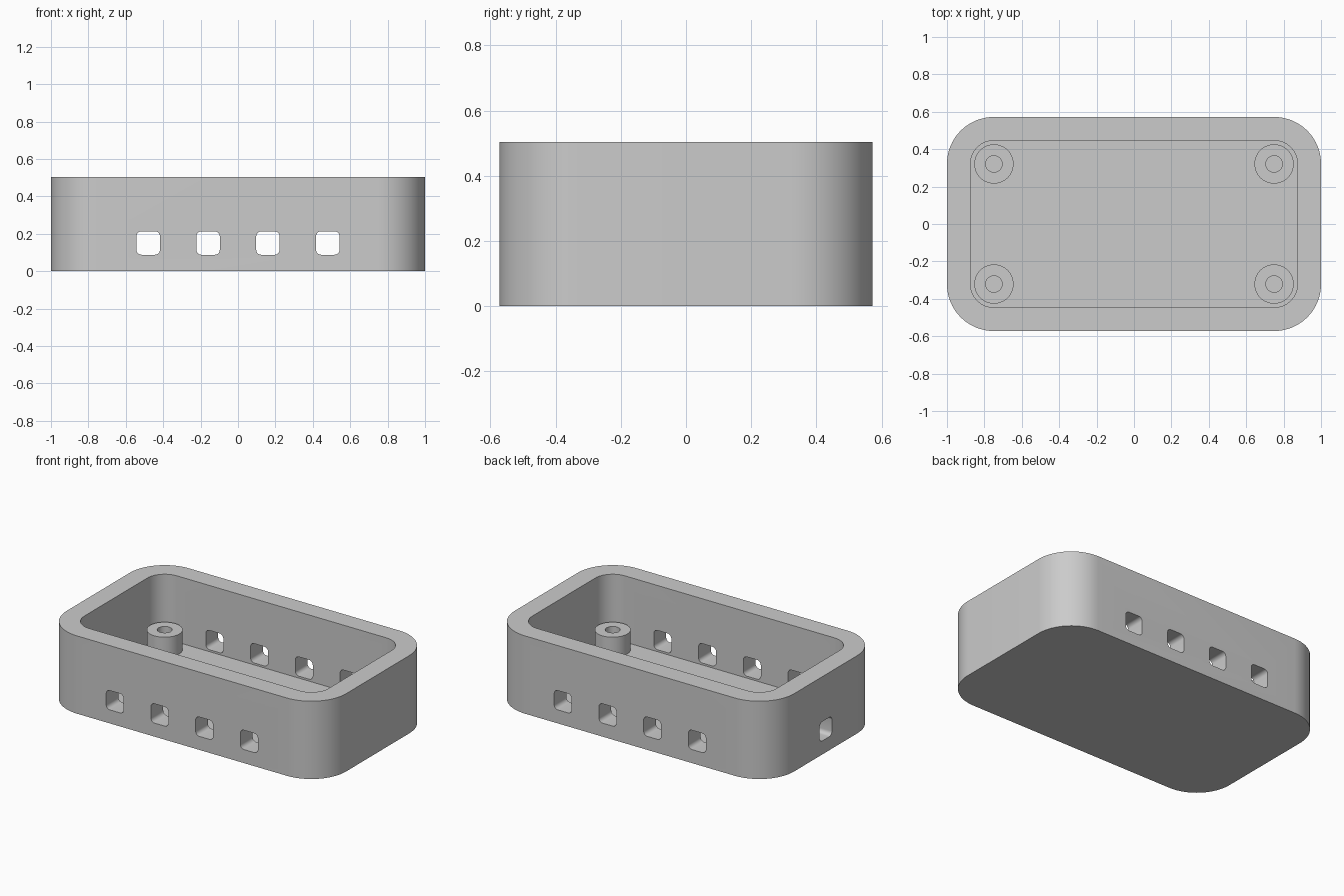
import bpy
import bmesh
from math import cos, sin, pi
from mathutils import Matrix, Vector

if "Cube" in bpy.data.objects:
    bpy.data.objects.remove(bpy.data.objects["Cube"], do_unlink=True)

HEIGHT, FLOOR, WALL = 0.503, 0.075, 0.126
HALF_X, HALF_Y, CORNER = 1.0, 0.572, 0.25
BOSS_X, BOSS_Y, BOSS_TOP = 0.749, 0.321, 0.203
VENT_Z, VENT_HALF, VENT_CORNER = 0.15, 0.0625, 0.026

grey = bpy.data.materials.new("plain grey")
grey.use_nodes = True
grey.diffuse_color = (0.6, 0.6, 0.6, 1)
grey.node_tree.nodes["Principled BSDF"].inputs["Base Color"].default_value = grey.diffuse_color


def rounded_prism(name, hx, hy, radius, bottom, top, steps=16, matrix=Matrix()):
    """Extrude a rounded rectangle from bottom to top, then place it."""
    bm = bmesh.new()
    ring = []
    for quarter, (sx, sy) in enumerate([(1, 1), (-1, 1), (-1, -1), (1, -1)]):
        for i in range(steps + 1):
            a = (quarter + i / steps) * pi / 2
            ring.append(bm.verts.new((sx * (hx - radius) + radius * cos(a),
                                      sy * (hy - radius) + radius * sin(a), bottom)))
    bmesh.ops.remove_doubles(bm, verts=ring, dist=0.00001)
    face = bm.faces.new([v for v in ring if v.is_valid])
    up = bmesh.ops.extrude_face_region(bm, geom=[face])
    bmesh.ops.translate(bm, vec=Vector((0, 0, top - bottom)),
                        verts=[g for g in up["geom"] if isinstance(g, bmesh.types.BMVert)])
    bm.transform(matrix)
    bmesh.ops.recalc_face_normals(bm, faces=bm.faces)
    mesh = bpy.data.meshes.new(name)
    bm.to_mesh(mesh)
    bm.free()
    mesh.materials.append(grey)
    obj = bpy.data.objects.new(name, mesh)
    bpy.context.collection.objects.link(obj)
    return obj


def activate(obj):
    bpy.ops.object.select_all(action='DESELECT')
    obj.select_set(True)
    bpy.context.view_layer.objects.active = obj


def cut(obj, cutter):
    """Subtract the cutter and remove it; try a second solver if nothing was cut."""
    cutter.hide_render = True
    before = len(obj.data.vertices)
    for solver in ('EXACT', 'MANIFOLD'):
        mod = obj.modifiers.new("cut", 'BOOLEAN')
        mod.operation, mod.solver, mod.object = 'DIFFERENCE', solver, cutter
        activate(obj)
        bpy.ops.object.modifier_apply(modifier=mod.name)
        if len(obj.data.vertices) != before:
            break
    bpy.data.objects.remove(cutter, do_unlink=True)


def smooth(obj):
    activate(obj)
    bpy.ops.object.shade_smooth_by_angle(angle=pi / 6)


# Solid block with rounded corners
tray = rounded_prism("tray", HALF_X, HALF_Y, CORNER, 0, HEIGHT)

# Single port in the end wall on the -x side
lift = Matrix.Translation((0, 0, VENT_Z))
place = lift @ Matrix.Rotation(-pi / 2, 4, 'Y')
cut(tray, rounded_prism("port", VENT_HALF, VENT_HALF, VENT_CORNER, 0.7, 1.2, 6, place))

# Open cavity
cut(tray, rounded_prism("cavity", HALF_X - WALL, HALF_Y - WALL, CORNER - WALL, FLOOR, HEIGHT + 0.1))

# Four vents through both long walls
for k in range(4):
    place = Matrix.Translation(((k - 1.5) * 0.32, 0, 0)) @ lift @ Matrix.Rotation(pi / 2, 4, 'X')
    cut(tray, rounded_prism("vent", VENT_HALF, VENT_HALF, VENT_CORNER, -0.8, 0.8, 6, place))
smooth(tray)

# Hollow screw bosses in the corners
for x, side in ((BOSS_X, "left"), (-BOSS_X, "right")):
    for y, end in ((BOSS_Y, "back"), (-BOSS_Y, "front")):
        place = Matrix.Translation((x, y, 0))
        boss = rounded_prism(f"screw_boss_{end}_{side}", 0.105, 0.105, 0.105,
                             FLOOR - 0.01, BOSS_TOP, 12, place)
        cut(boss, rounded_prism("screw_hole", 0.044, 0.044, 0.044, 0, HEIGHT, 8, place))
        smooth(boss)
